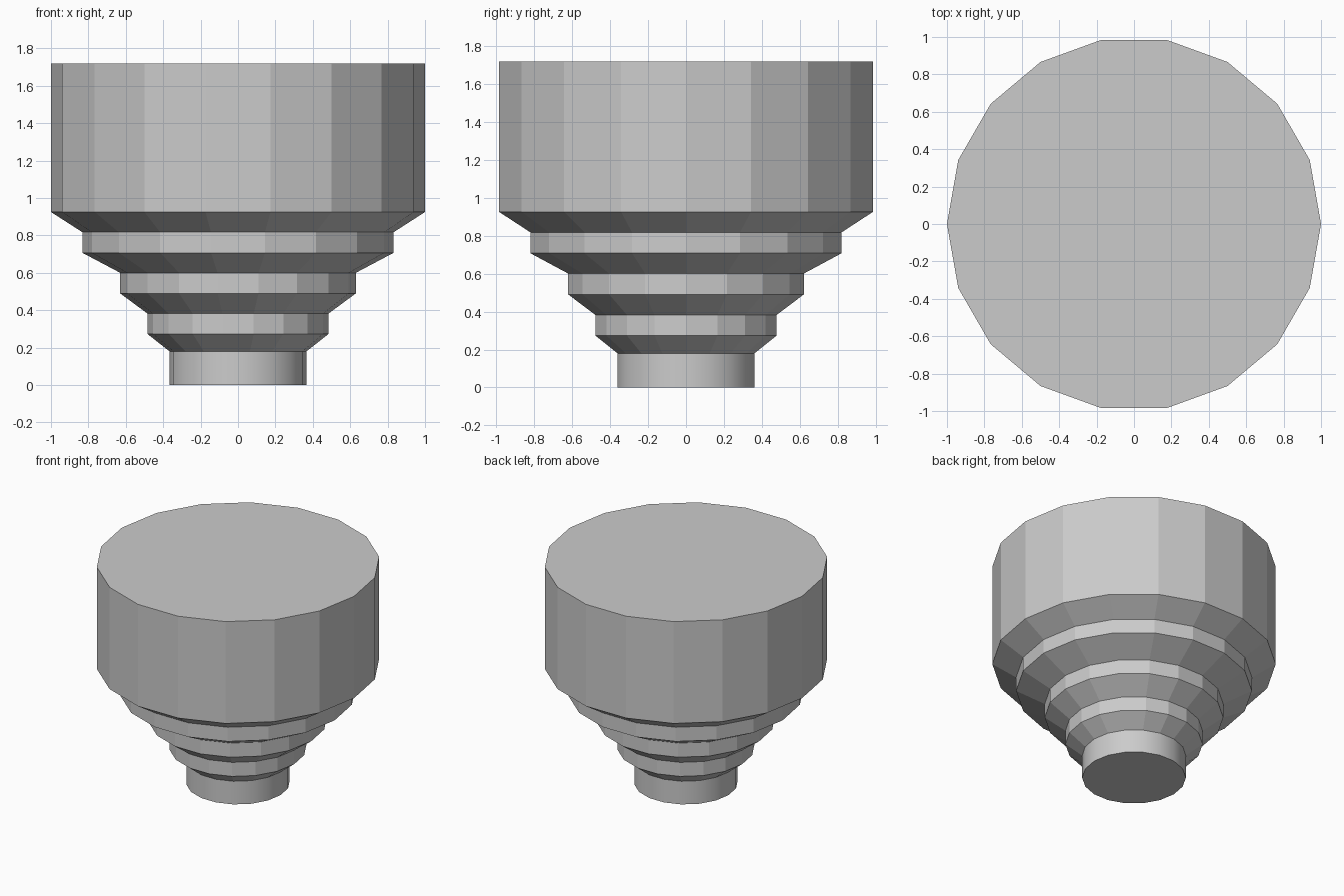
import bpy, bmesh
from math import cos, sin, tau

if "Cube" in bpy.data.objects:
    bpy.data.objects.remove(bpy.data.objects["Cube"])

SIDES = 18
# (radius, height) profile: neck, three stepped collars, wide drum
PROFILE = [(0.366, 0.0), (0.366, 0.18), (0.484, 0.273), (0.484, 0.382),
           (0.63, 0.49), (0.63, 0.60), (0.832, 0.707), (0.832, 0.817),
           (1.0, 0.925), (1.0, 1.718)]

bm = bmesh.new()
rings = [[bm.verts.new((r * cos(tau * i / SIDES), r * sin(tau * i / SIDES), z))
          for i in range(SIDES)] for r, z in PROFILE]

# Side walls: smooth neck, faceted collars and drum
for level, (low, high) in enumerate(zip(rings, rings[1:])):
    for i in range(SIDES):
        j = (i + 1) % SIDES
        face = bm.faces.new((low[i], low[j], high[j], high[i]))
        face.smooth = level == 0

# Flat end caps
bm.faces.new(rings[0][::-1])
bm.faces.new(rings[-1])

# Crisp rims at both ends of the neck
for ring in rings[:2]:
    for i in range(SIDES):
        bm.edges.get((ring[i], ring[(i + 1) % SIDES])).smooth = False

mesh = bpy.data.meshes.new("stepped_knob")
bm.to_mesh(mesh)
bm.free()
bpy.context.collection.objects.link(bpy.data.objects.new("stepped_knob", mesh))
